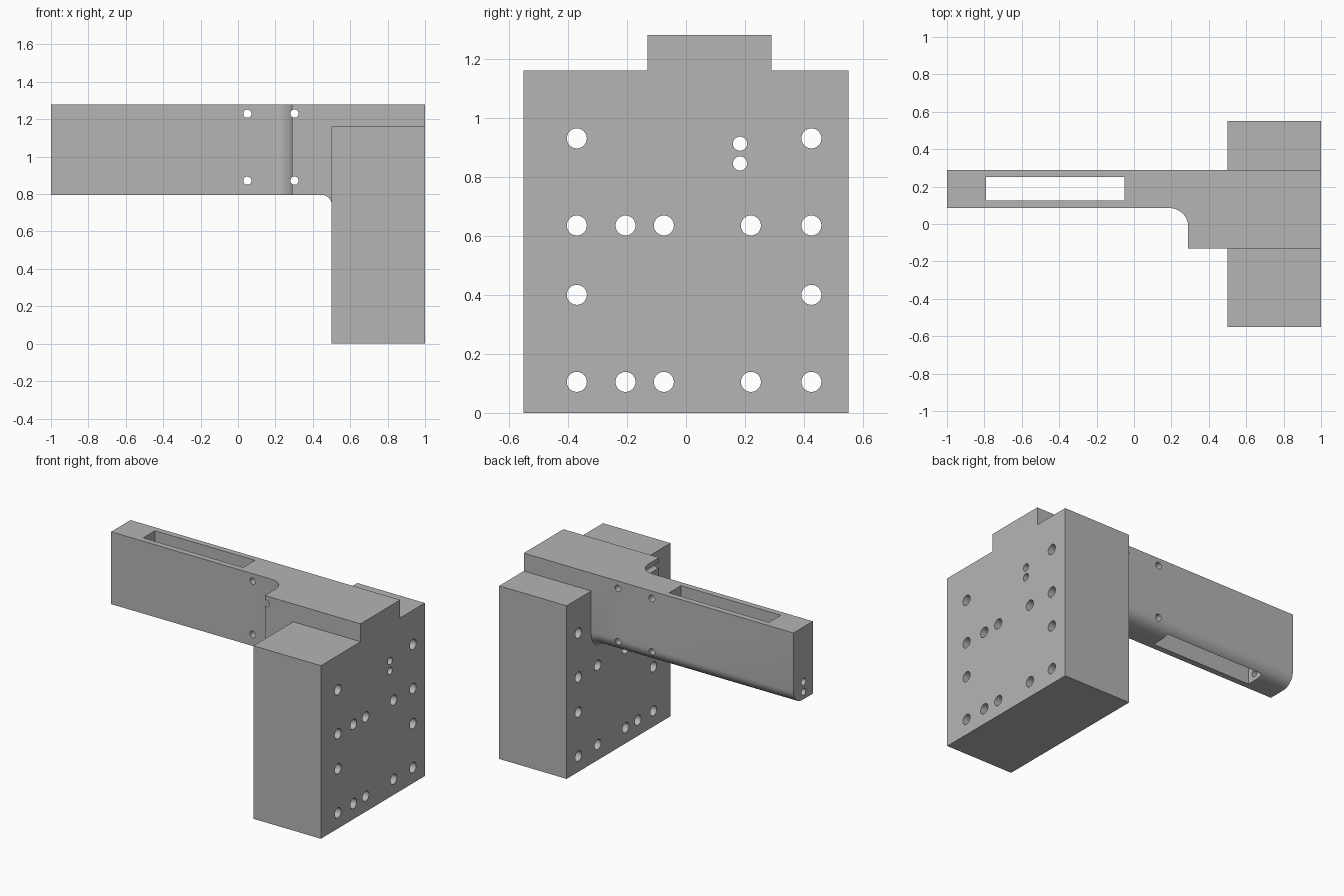
import bpy, bmesh, math
from mathutils import Vector

if "Cube" in bpy.data.objects:
    bpy.data.objects.remove(bpy.data.objects["Cube"])

metal = bpy.data.materials.new("plain_grey")
metal.use_nodes = True
GREY = (0.46, 0.46, 0.46, 1)
metal.diffuse_color = GREY
metal.node_tree.nodes["Principled BSDF"].inputs["Base Color"].default_value = GREY


def finish(name, bm):
    bmesh.ops.recalc_face_normals(bm, faces=bm.faces)
    mesh = bpy.data.meshes.new(name)
    bm.to_mesh(mesh)
    bm.free()
    mesh.materials.append(metal)
    obj = bpy.data.objects.new(name, mesh)
    bpy.context.collection.objects.link(obj)
    return obj


def place(u, v, w, axis):
    """Point with profile coordinates u, v and depth w along the axis."""
    return {"x": Vector((w, u, v)), "y": Vector((u, w, v)), "z": Vector((u, v, w))}[axis]


def add_prism(bm, points, axis, low, high):
    rings = [[bm.verts.new(place(u, v, w, axis)) for u, v in points] for w in (low, high)]
    bm.faces.new(rings[0])
    bm.faces.new(rings[1])
    n = len(points)
    for i in range(n):
        j = (i + 1) % n
        bm.faces.new((rings[0][i], rings[0][j], rings[1][j], rings[1][i]))
    return rings


def arc(cu, cv, radius, start, end, steps=10):
    angles = [math.radians(start + (end - start) * i / steps) for i in range(steps + 1)]
    return [(cu + radius * math.cos(a), cv + radius * math.sin(a)) for a in angles]


def rectangle(u0, u1, v0, v1):
    return [(u0, v0), (u1, v0), (u1, v1), (u0, v1)]


def prism(name, points, axis, low, high):
    bm = bmesh.new()
    add_prism(bm, points, axis, low, high)
    return finish(name, bm)


def drills(name, holes, axis):
    """Row of round cutters running right through along one axis."""
    bm = bmesh.new()
    for u, v, radius in holes:
        add_prism(bm, arc(u, v, radius, 0, 345, 23), axis, -1.5, 1.5)
    return finish(name, bm)


def combine(target, other, operation):
    mod = target.modifiers.new(operation.lower(), "BOOLEAN")
    mod.operation, mod.solver, mod.object = operation, "EXACT", other
    bpy.ops.object.select_all(action="DESELECT")
    bpy.context.view_layer.objects.active = target
    target.select_set(True)
    bpy.ops.object.modifier_apply(modifier=mod.name)
    bpy.data.objects.remove(other)


# Arm with the curved inner corner beneath it and a rounded lower back edge
fillet = arc(0.45, 0.745, 0.05, 90, 0, 8)
outline = [(-1, 1.28), (-1, 0.795)] + fillet + [(1, 0.745), (1, 1.28)]
bm = bmesh.new()
back = add_prism(bm, outline, "y", -0.13, 0.29)[1]
bmesh.ops.recalc_face_normals(bm, faces=bm.faces)
lower = back[1:2 + len(fillet)]
edges = [bm.edges.get(pair) for pair in zip(lower, lower[1:])]
bmesh.ops.bevel(bm, geom=edges, offset=0.09, segments=8, profile=0.5, affect="EDGES")
bracket = finish("bracket", bm)

# Front of the arm cut back to a thin bar, with a curved step
notch = [(-1.2, -0.4), (0.29, -0.4)] + arc(0.19, -0.015, 0.1, 0, 90, 12) + [(-1.2, 0.085)]
combine(bracket, prism("notch_cutter", notch, "z", 0.5, 1.6), "DIFFERENCE")

# Upright mounting block
block = prism("mounting_block", rectangle(-0.55, 0.55, 0, 1.16), "x", 0.5, 1)
combine(bracket, block, "UNION")

# Long slot through the arm
slot = prism("slot_cutter", rectangle(-0.79, -0.05, 0.125, 0.25), "z", 0.5, 1.6)
combine(bracket, slot, "DIFFERENCE")

# Bolt holes through the block and a pair of bores along the arm
bolts = [(y, z, 0.034) for z in (0.105, 0.635) for y in (-0.37, -0.205, -0.075, 0.22, 0.425)]
bolts += [(y, z, 0.034) for z in (0.4, 0.93) for y in (-0.37, 0.425)]
bores = [(0.183, z, 0.024) for z in (0.845, 0.912)]
combine(bracket, drills("bolt_cutters", bolts + bores, "x"), "DIFFERENCE")

# Cross pin holes through the arm
pins = [(x, z, 0.022) for x in (0.05, 0.302) for z in (0.872, 1.23)]
combine(bracket, drills("pin_cutters", pins, "y"), "DIFFERENCE")

bracket.select_set(True)
bpy.context.view_layer.objects.active = bracket
bpy.ops.object.shade_smooth_by_angle(angle=math.radians(30))
